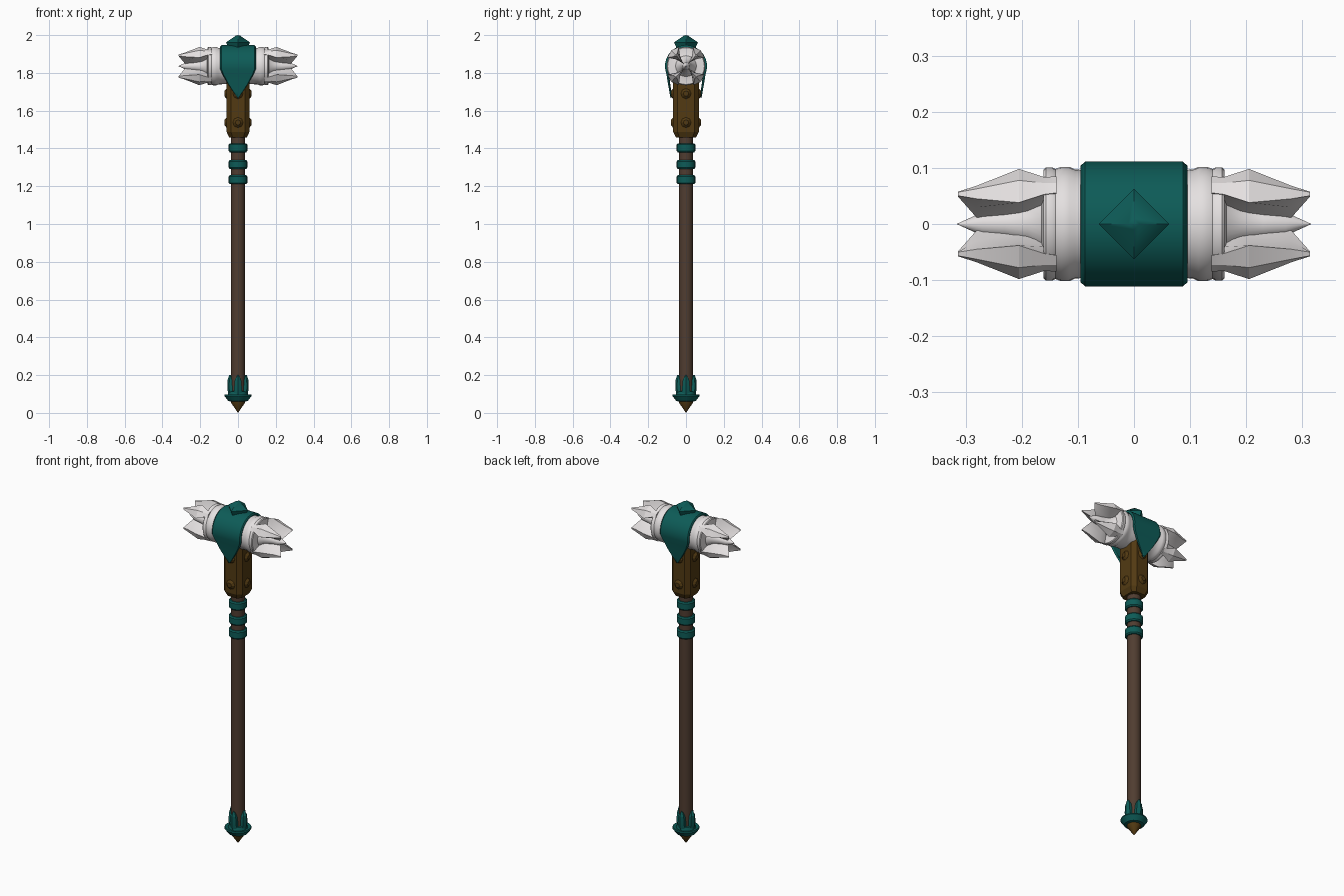
import bpy, bmesh, math
from mathutils import Matrix, Vector

if "Cube" in bpy.data.objects:
    bpy.data.objects.remove(bpy.data.objects["Cube"])


def material(name, rgb):
    m = bpy.data.materials.new(name)
    m.diffuse_color = (*rgb, 1)
    m.use_nodes = True
    m.node_tree.nodes["Principled BSDF"].inputs["Base Color"].default_value = m.diffuse_color
    return m


TEAL = material("teal enamel", (0.004, 0.105, 0.095))
STEEL = material("pale steel", (0.78, 0.75, 0.75))
BRONZE = material("dark bronze", (0.085, 0.042, 0.006))
WOOD = material("brown wood", (0.08, 0.046, 0.03))
HEAD_Z = 1.836


def finish(bm, name, mat, angle=35):
    bmesh.ops.remove_doubles(bm, verts=bm.verts, dist=1e-5)
    bmesh.ops.recalc_face_normals(bm, faces=bm.faces)
    me = bpy.data.meshes.new(name)
    bm.to_mesh(me)
    bm.free()
    me.materials.append(mat)
    ob = bpy.data.objects.new(name, me)
    bpy.context.collection.objects.link(ob)
    bpy.context.view_layer.objects.active = ob
    ob.select_set(True)
    bpy.ops.object.shade_smooth_by_angle(angle=math.radians(angle))
    ob.select_set(False)
    return ob


def loft(bm, rings):
    """Skin a list of closed rings and cap both ends."""
    vs = [[bm.verts.new(p) for p in r] for r in rings]
    n = len(vs[0])
    for a, b in zip(vs, vs[1:]):
        for i in range(n):
            bm.faces.new((a[i], a[(i + 1) % n], b[(i + 1) % n], b[i]))
    bm.faces.new(vs[0][::-1])
    bm.faces.new(vs[-1])


def lathe(name, profile, mat, sides=24, rot=None):
    """Revolve (radius, height) points about z."""
    bm = bmesh.new()
    rings = [[(max(r, 1e-4) * math.cos(2 * math.pi * i / sides),
               max(r, 1e-4) * math.sin(2 * math.pi * i / sides), z)
              for i in range(sides)] for r, z in profile]
    loft(bm, rings)
    if rot:
        bm.transform(rot)
    return finish(bm, name, mat)


# shaft, tip and pommel flange
lathe("shaft", [(0.037, 0.06), (0.037, 1.5)], WOOD, 16)
lathe("bottom_tip", [(0, 0), (0.038, 0.055), (0.038, 0.08)], BRONZE, 12)
lathe("pommel_flange", [(0.036, 0.06), (0.052, 0.063), (0.072, 0.09), (0.07, 0.098),
                        (0.052, 0.094), (0.046, 0.112), (0.037, 0.115)], TEAL)

# four pointed pommel prongs
bm = bmesh.new()
for k in range(4):
    turn = Matrix.Rotation(k * math.pi / 2, 3, 'Z')
    rings = []
    for z, outer, half in [(0.085, 0.05, 0.02), (0.13, 0.056, 0.021),
                           (0.175, 0.055, 0.017), (0.2, 0.047, 0.003)]:
        pts = [(0.03, -half), (outer - 0.009, -half), (outer, 0), (outer - 0.009, half), (0.03, half)]
        rings.append([turn @ Vector((x, y, z)) for x, y in pts])
    loft(bm, rings)
finish(bm, "pommel_prongs", TEAL, 25)

# grip rings
for k, z in enumerate((1.235, 1.315, 1.403)):
    lathe("grip_ring_%d" % (k + 1), [(0.036, z - 0.024), (0.043, z - 0.024), (0.049, z - 0.017),
          (0.049, z + 0.017), (0.043, z + 0.024), (0.036, z + 0.024)], TEAL)

# chamfered collar below the head
bm = bmesh.new()
corner = [(0.06, 0.045), (0.037, 0.068)]
section = (corner + [(-x, y) for x, y in corner[::-1]]
           + [(-x, -y) for x, y in corner] + [(x, -y) for x, y in corner[::-1]])
loft(bm, [[(x * s, y * s, z) for x, y in section]
          for s, z in ((0.78, 1.458), (1, 1.487), (1, 1.78))])
finish(bm, "collar", BRONZE, 20)

# collar studs on four sides
bm = bmesh.new()
for k in range(4):
    base = 0.06 if k % 2 == 0 else 0.068
    for z in (1.537, 1.69):
        place = (Matrix.Rotation(k * math.pi / 2, 4, 'Z')
                 @ Matrix.Translation((base + 0.004, 0, z)) @ Matrix.Rotation(math.pi / 2, 4, 'Y'))
        bmesh.ops.create_cone(bm, cap_ends=True, segments=8, radius1=0.032, radius2=0.014,
                              depth=0.016, matrix=place)
finish(bm, "collar_studs", BRONZE, 15)

# head barrel with a central spike at each end
half = [(0.096, 0.08), (0.097, 0.105), (0.102, 0.115), (0.102, 0.13), (0.098, 0.14),
        (0.101, 0.146), (0.101, 0.157), (0.097, 0.161), (0.075, 0.161), (0.055, 0.165),
        (0.036, 0.19), (0.026, 0.23), (0.021, 0.27), (0, 0.316)]
profile = [(r, -z) for r, z in half[::-1]] + half
lathe("head_barrel", profile, STEEL, 32,
      Matrix.Translation((0, 0, HEAD_Z)) @ Matrix.Rotation(math.pi / 2, 4, 'Y'))

# four flared blades at each end; rows are x, outer ridge, side radius, half width, inner edge
stations = [(0.138, 0.107, 0.103, 0.02, 0.07), (0.16, 0.107, 0.1, 0.021, 0.035),
            (0.205, 0.114, 0.1, 0.041, 0.025), (0.28, 0.092, 0.083, 0.016, 0.016),
            (0.314, 0.083, 0.079, 0.005, 0.072)]
bm = bmesh.new()
for side in (-1, 1):
    for k in range(4):
        a = math.radians((47, 133, 227, 313)[k])
        rad = Vector((0, math.cos(a), math.sin(a)))
        tan = Vector((0, -math.sin(a), math.cos(a)))
        rings = []
        for x, ro, rs, t, ri in stations:
            mid = (rs + ri) / 2
            o = Vector((side * x, 0, HEAD_Z))
            rings.append([o + rad * r + tan * w for r, w in
                          ((ro, 0), (rs, t), (mid, t * 0.35), (ri, 0), (mid, -t * 0.35), (rs, -t))])
        loft(bm, rings)
finish(bm, "head_blades", STEEL, 25)

# teal wrap draped over the barrel with a pointed flap front and back
R = 0.111
path = []
for i in range(13):
    th = math.radians(8.2 * i)
    path.append((Vector((math.sin(th), math.cos(th))), R * math.sin(th), HEAD_Z + R * math.cos(th), 0.095))
drop = Vector((0.985, -0.17))
path += [(drop, 0.103, 1.79, 0.082), (drop, 0.096, 1.745, 0.057),
         (drop, 0.088, 1.70, 0.026), (drop, 0.082, 1.668, 0.003)]
full = [(Vector((-n.x, n.y)), -y, z, w) for n, y, z, w in path[:0:-1]] + path
bm = bmesh.new()
rows = []
for n, y, z, w in full:
    row = []
    for f, sink in ((-1, 0.007), (-0.92, 0), (0, 0), (0.92, 0), (1, 0.007)):
        row.append(bm.verts.new((f * w, y - n.x * sink, z - n.y * sink)))
    rows.append(row)
for a, b in zip(rows, rows[1:]):
    for i in range(4):
        bm.faces.new((a[i], a[i + 1], b[i + 1], b[i]))
bmesh.ops.recalc_face_normals(bm, faces=bm.faces)
top = rows[len(rows) // 2][2]
top.normal_update()
if top.normal.z < 0:
    bmesh.ops.reverse_faces(bm, faces=bm.faces)
wrap = bm.copy()
me = bpy.data.meshes.new("head_wrap")
wrap.to_mesh(me)
wrap.free()
bm.free()
me.materials.append(TEAL)
ob = bpy.data.objects.new("head_wrap", me)
bpy.context.collection.objects.link(ob)
solid = ob.modifiers.new("thickness", 'SOLIDIFY')
solid.thickness = 0.011
solid.offset = -1
bpy.context.view_layer.objects.active = ob
ob.select_set(True)
bpy.ops.object.shade_smooth_by_angle(angle=math.radians(30))
ob.select_set(False)

# four-sided crest stud on top
lathe("crest_stud", [(0.045, 1.92), (0.063, 1.962), (0.01, 1.998), (0, 2.0)], TEAL, 4)
